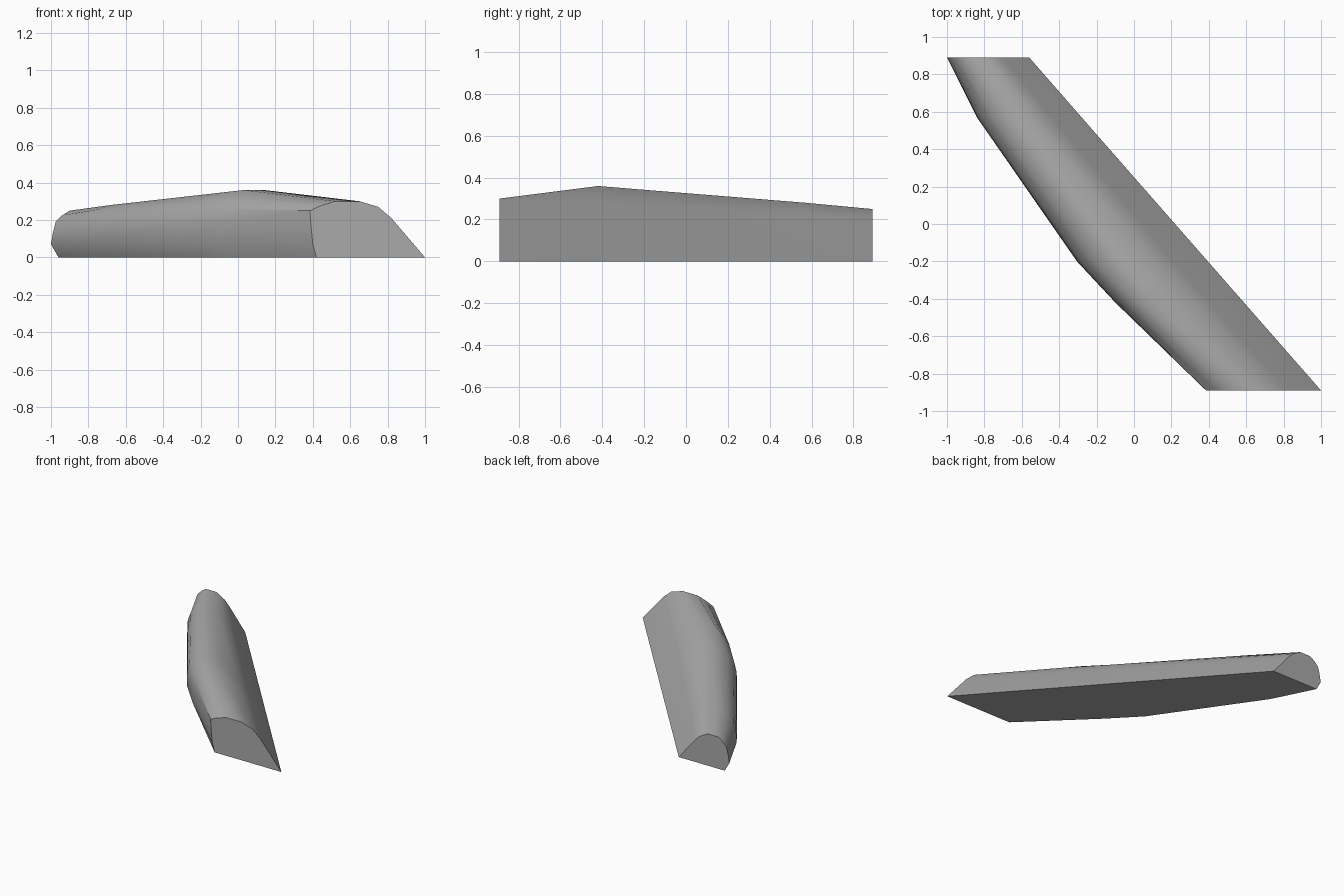
import bpy
import bmesh
import math

cube = bpy.data.objects.get("Cube")
if cube:
    bpy.data.objects.remove(cube, do_unlink=True)

# Plain grey stone
grey = bpy.data.materials.new("stone_grey")
grey.use_nodes = True
colour = (0.4, 0.4, 0.4, 1)
grey.diffuse_color = colour
grey.node_tree.nodes["Principled BSDF"].inputs["Base Color"].default_value = colour

# Cross-sections (x, z) from the right foot over the crest to the left foot
sections = {
    -0.89: [(1, 0), (.82, .21), (.75, .27), (.65, .3), (.52, .3), (.44, .275), (.385, .25), (.39, .17), (.4, .07), (.42, 0)],
    -0.42: [(.588, 0), (.4, .21), (.32, .28), (.14, .36), (.03, .36), (-.03, .31), (-.08, .26), (-.1, .18), (-.1, .07), (-.06, 0)],
    -0.2: [(.395, 0), (.21, .2), (.14, .27), (-.03, .342), (-.13, .342), (-.22, .3), (-.28, .25), (-.3, .18), (-.305, .07), (-.27, 0)],
    0.57: [(-.28, 0), (-.44, .18), (-.49, .23), (-.58, .28), (-.68, .28), (-.755, .255), (-.81, .21), (-.835, .15), (-.84, .07), (-.8, 0)],
    0.89: [(-.56, 0), (-.7, .17), (-.74, .21), (-.81, .25), (-.9, .25), (-.94, .225), (-.975, .19), (-.99, .13), (-1, .07), (-.96, 0)],
}

# Loft the ridge and close its base and both ends
bm = bmesh.new()
rings = [[bm.verts.new((x, y, z)) for x, z in pts] for y, pts in sections.items()]
for a, b in zip(rings, rings[1:]):
    count = len(a)
    for i in range(count):
        j = (i + 1) % count
        bm.faces.new((a[i], a[j], b[j], b[i]))
bm.faces.new(rings[0])
bm.faces.new(rings[-1])
bmesh.ops.recalc_face_normals(bm, faces=bm.faces)

mesh = bpy.data.meshes.new("rock_ridge")
bm.to_mesh(mesh)
bm.free()
mesh.materials.append(grey)
ridge = bpy.data.objects.new("rock_ridge", mesh)
bpy.context.collection.objects.link(ridge)

# Soft slopes with crisp ends
bpy.context.view_layer.objects.active = ridge
ridge.select_set(True)
bpy.ops.object.shade_smooth_by_angle(angle=math.radians(40))
